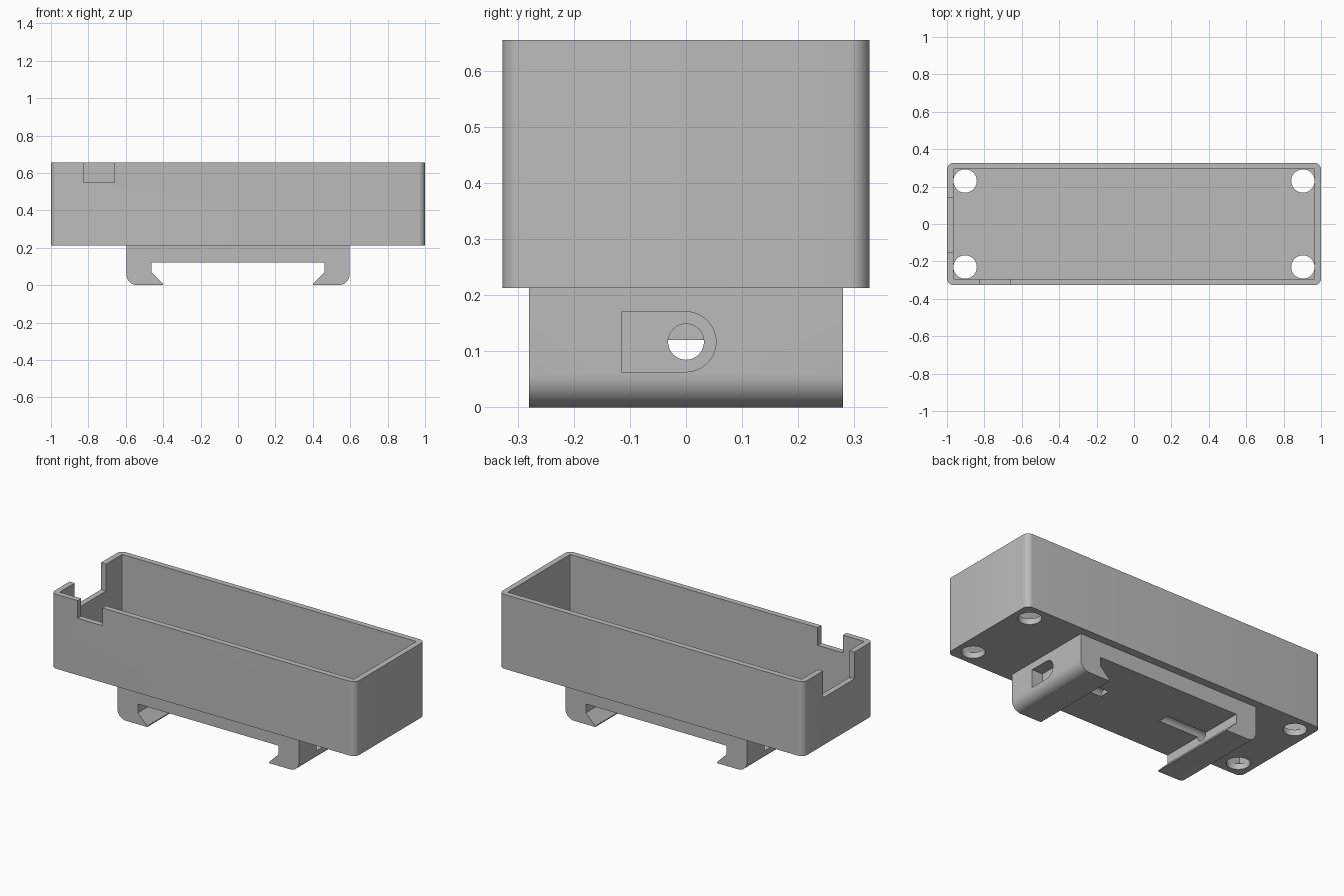
import bpy
import bmesh
from math import cos, sin, pi
from mathutils import Matrix

cube = bpy.data.objects.get("Cube")
if cube:
    bpy.data.objects.remove(cube, do_unlink=True)

grey = bpy.data.materials.new("grey plastic")
grey.use_nodes = True
grey.diffuse_color = (0.5, 0.5, 0.5, 1)
grey.node_tree.nodes["Principled BSDF"].inputs["Base Color"].default_value = (0.5, 0.5, 0.5, 1)

HALF_X, HALF_Y, WALL = 1.0, 0.327, 0.034
BASE, FLOOR, RIM = 0.213, 0.248, 0.655
CLIP_X, CLIP_Y, BOLT_Z = 0.597, 0.28, 0.117


def arc(cx, cy, r, start, end, steps):
    return [(cx + r * cos(start + (end - start) * i / steps),
             cy + r * sin(start + (end - start) * i / steps)) for i in range(steps + 1)]


def prism(name, outline, low, high, axis="Z"):
    """Extrude a 2D outline along an axis: XY for Z, XZ for Y, YZ for X."""
    place = {"Z": lambda a, b, d: (a, b, d),
             "Y": lambda a, b, d: (a, d, b),
             "X": lambda a, b, d: (d, a, b)}[axis]
    bm = bmesh.new()
    face = bm.faces.new([bm.verts.new(place(a, b, low)) for a, b in outline])
    grown = bmesh.ops.extrude_face_region(bm, geom=[face])["geom"]
    verts = [v for v in grown if isinstance(v, bmesh.types.BMVert)]
    bmesh.ops.translate(bm, verts=verts, vec=place(0, 0, high - low))
    bmesh.ops.recalc_face_normals(bm, faces=bm.faces)
    mesh = bpy.data.meshes.new(name)
    bm.to_mesh(mesh)
    bm.free()
    mesh.materials.append(grey)
    obj = bpy.data.objects.new(name, mesh)
    bpy.context.collection.objects.link(obj)
    return obj


def rect(x0, x1, y0, y1):
    return [(x0, y0), (x1, y0), (x1, y1), (x0, y1)]


def activate(obj):
    bpy.ops.object.select_all(action="DESELECT")
    obj.select_set(True)
    bpy.context.view_layer.objects.active = obj


def cut(target, cutter):
    mod = target.modifiers.new("cut", "BOOLEAN")
    mod.operation, mod.solver, mod.object = "DIFFERENCE", "EXACT", cutter
    activate(target)
    bpy.ops.object.modifier_apply(modifier=mod.name)
    bpy.data.objects.remove(cutter, do_unlink=True)


# Open tray with rounded outer corners
r = 0.036
outline = []
for i, (sx, sy) in enumerate([(1, 1), (-1, 1), (-1, -1), (1, -1)]):
    outline += arc(sx * (HALF_X - r), sy * (HALF_Y - r), r, i * pi / 2, (i + 1) * pi / 2, 8)
tray = prism("tray", outline, BASE, RIM)
ix, iy = HALF_X - WALL, HALF_Y - WALL
cut(tray, prism("cavity", rect(-ix, ix, -iy, iy), FLOOR, 0.8))

# Cable notches in the front wall and the end wall
cut(tray, prism("front_notch", rect(-0.825, -0.66, -0.4, -0.26), 0.55, 0.8))
cut(tray, prism("end_notch", rect(-1.1, -0.9, -0.153, 0.143), 0.495, 0.8))

# Corner holes through the floor
for sx in (-1, 1):
    for sy in (-1, 1):
        circle = arc(sx * 0.903, sy * 0.23, 0.0625, 0, 2 * pi, 40)[:-1]
        cut(tray, prism("corner_hole", circle, 0.1, 0.3))

# Rail clip: half profile of a hooked leg, mirrored
R = 0.058
half = [(0.462, 0.12), (0.462, 0.068), (0.4, 0.006), (0.4, 0)]
half += arc(CLIP_X - R, R, R, -pi / 2, 0, 10) + [(CLIP_X, BASE)]
profile = half + [(-x, z) for x, z in reversed(half)]
clip = prism("rail_clip", profile, -CLIP_Y, CLIP_Y, "Y")

# Bolt bores through the legs, with D-shaped nut pockets turned half round
for side in (1, -1):
    turn = Matrix.Rotation(0 if side == 1 else pi, 4, "Z")
    bore = prism("bolt_bore", arc(0, BOLT_Z, 0.032, 0, 2 * pi, 32)[:-1], 0.2, 0.8, "X")
    slot = [(-0.115, BOLT_Z + 0.0535), (-0.115, BOLT_Z - 0.0535)]
    slot += arc(0, BOLT_Z, 0.0535, -pi / 2, pi / 2, 20)
    pocket = prism("nut_pocket", slot, CLIP_X - 0.07, 0.8, "X")
    for cutter in (bore, pocket):
        cutter.data.transform(turn)
        cut(clip, cutter)

for obj in (tray, clip):
    activate(obj)
    bpy.ops.object.shade_smooth_by_angle(angle=pi / 6)
